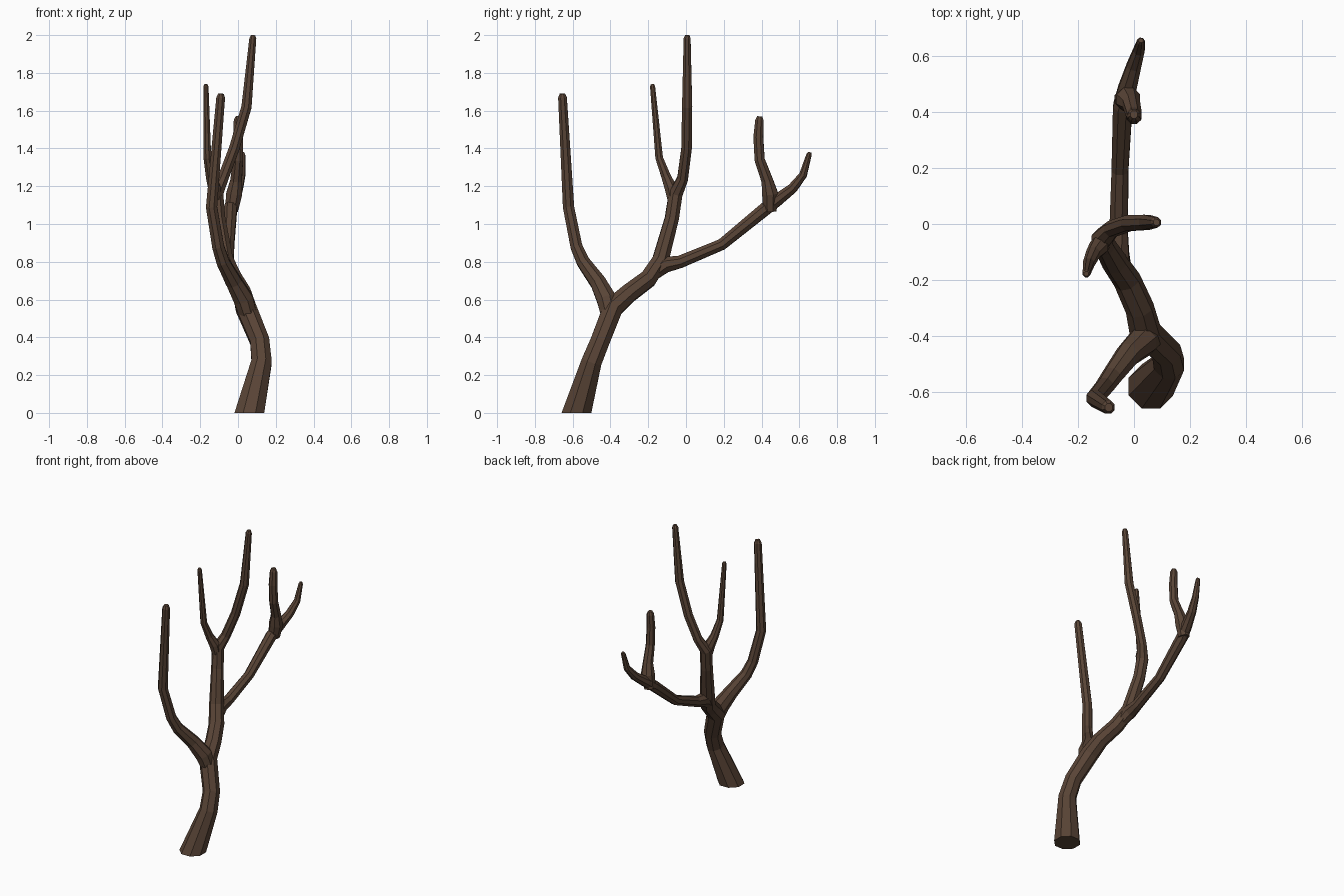
import bpy, bmesh, math
from mathutils import Vector

SIDES = 8
bark = bpy.data.materials.new("bark")
bark.diffuse_color = (0.10, 0.058, 0.037, 1)


def limb(name, pts, flat_base=False, tip=True):
    """Faceted tapering tube through (x, y, z, radius) points."""
    c = [Vector(p[:3]) for p in pts]
    r = [p[3] for p in pts]
    if tip:  # small chamfered end
        d = (c[-1] - c[-2]).normalized()
        c.insert(-1, c[-1] - d * r[-1] * 0.9)
        r.append(r[-1] * 0.6)
    bm = bmesh.new()
    rings = []
    side = Vector((1, 0, 0))
    for i, p in enumerate(c):
        a, b = c[max(i - 1, 0)], c[min(i + 1, len(c) - 1)]
        t = (p - a).normalized() + (b - p).normalized()
        t.normalize()
        if i == 0 and flat_base:
            t = Vector((0, 0, 1))
        side = (side - t * side.dot(t)).normalized()
        up = t.cross(side)
        ring = []
        for k in range(SIDES):
            ang = math.tau * (k + 0.5) / SIDES
            ring.append(bm.verts.new(p + (side * math.cos(ang) + up * math.sin(ang)) * r[i] * 1.04))
        rings.append(ring)
    for lo, hi in zip(rings, rings[1:]):
        for k in range(SIDES):
            n = (k + 1) % SIDES
            bm.faces.new((lo[k], lo[n], hi[n], hi[k]))
    bm.faces.new(rings[0][::-1])
    bm.faces.new(rings[-1])
    bmesh.ops.recalc_face_normals(bm, faces=bm.faces)
    me = bpy.data.meshes.new(name)
    bm.to_mesh(me)
    bm.free()
    me.materials.append(bark)
    ob = bpy.data.objects.new(name, me)
    bpy.context.collection.objects.link(ob)
    return ob


# Trunk running through to the tallest shoot
limb("trunk", [
    (0.06, -0.58, 0, 0.082), (0.125, -0.50, 0.27, 0.056), (0.115, -0.455, 0.38, 0.053),
    (0.04, -0.385, 0.56, 0.056), (0.02, -0.30, 0.635, 0.050), (-0.025, -0.20, 0.71, 0.048),
    (-0.07, -0.135, 0.81, 0.045), (-0.105, -0.075, 1.03, 0.038), (-0.115, -0.055, 1.16, 0.038),
    (-0.08, -0.018, 1.24, 0.030), (-0.02, 0.003, 1.40, 0.029), (0.045, 0.006, 1.62, 0.028),
    (0.08, 0.006, 2.0, 0.019)], flat_base=True)

# Front branch, from the lowest fork
limb("front_branch", [
    (0.06, -0.40, 0.50, 0.046), (0.03, -0.42, 0.60, 0.054), (-0.02, -0.465, 0.69, 0.044),
    (-0.08, -0.545, 0.80, 0.036), (-0.105, -0.58, 0.88, 0.033), (-0.14, -0.622, 1.09, 0.031),
    (-0.09, -0.655, 1.69, 0.024)])

# Back branch, from the second fork
limb("back_branch", [
    (-0.04, -0.19, 0.725, 0.036), (-0.06, -0.11, 0.785, 0.044), (-0.055, -0.03, 0.80, 0.034),
    (-0.05, 0.19, 0.892, 0.031), (-0.04, 0.42, 1.08, 0.036), (-0.025, 0.48, 1.125, 0.034),
    (0.00, 0.565, 1.19, 0.027), (0.018, 0.62, 1.26, 0.021), (0.025, 0.655, 1.38, 0.014)])

# Stubby twig standing on the back branch
limb("back_twig", [
    (-0.035, 0.445, 1.07, 0.036), (-0.02, 0.445, 1.16, 0.044), (-0.01, 0.43, 1.23, 0.032),
    (0.0, 0.39, 1.34, 0.028), (0.0, 0.383, 1.46, 0.027), (0.0, 0.39, 1.57, 0.023)])

# Thin twig from the upper fork
limb("upper_twig", [
    (-0.112, -0.062, 1.10, 0.030), (-0.125, -0.08, 1.19, 0.034), (-0.145, -0.105, 1.25, 0.026),
    (-0.162, -0.142, 1.35, 0.021), (-0.17, -0.178, 1.74, 0.014)])
